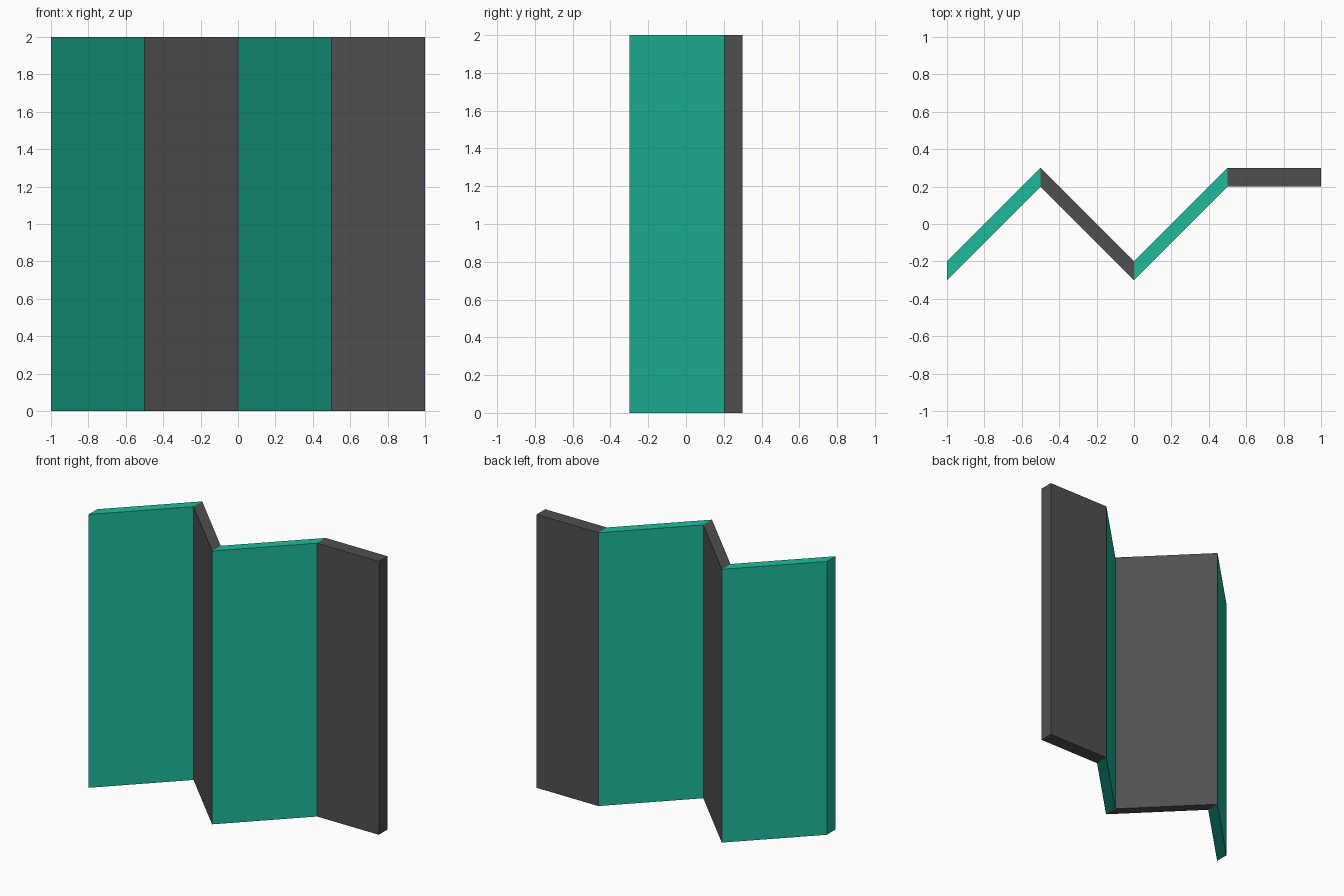
import bpy
import bmesh

if "Cube" in bpy.data.objects:
    bpy.data.objects.remove(bpy.data.objects["Cube"])

HEIGHT = 2.0
THICK = 0.1


def material(name, color):
    mat = bpy.data.materials.new(name)
    mat.diffuse_color = color
    mat.use_nodes = True
    mat.node_tree.nodes["Principled BSDF"].inputs["Base Color"].default_value = mat.diffuse_color
    return mat


def panel(name, start, end, mat):
    """Upright panel swept between two front-edge points, ends cut along y."""
    (x0, y0), (x1, y1) = start, end
    bm = bmesh.new()
    outline = [(x0, y0), (x1, y1), (x1, y1 + THICK), (x0, y0 + THICK)]
    base = bm.faces.new([bm.verts.new((x, y, 0)) for x, y in outline])
    top = bmesh.ops.extrude_face_region(bm, geom=[base], use_keep_orig=True)
    verts = [g for g in top["geom"] if isinstance(g, bmesh.types.BMVert)]
    bmesh.ops.translate(bm, verts=verts, vec=(0, 0, HEIGHT))
    bmesh.ops.recalc_face_normals(bm, faces=bm.faces)
    mesh = bpy.data.meshes.new(name)
    bm.to_mesh(mesh)
    bm.free()
    mesh.materials.append(mat)
    obj = bpy.data.objects.new(name, mesh)
    bpy.context.collection.objects.link(obj)
    return obj


green = material("green", (0.013, 0.50, 0.33, 1))
dark_grey = material("dark_grey", (0.08, 0.08, 0.08, 1))

# Front edge of the folded screen, seen from above
folds = [(-1.0, -0.3), (-0.5, 0.2), (0.0, -0.3), (0.5, 0.2), (1.0, 0.2)]

# Four hinged panels in alternating colours
for i, (a, b) in enumerate(zip(folds, folds[1:])):
    panel(f"screen_panel_{i + 1}", a, b, dark_grey if i % 2 else green)
